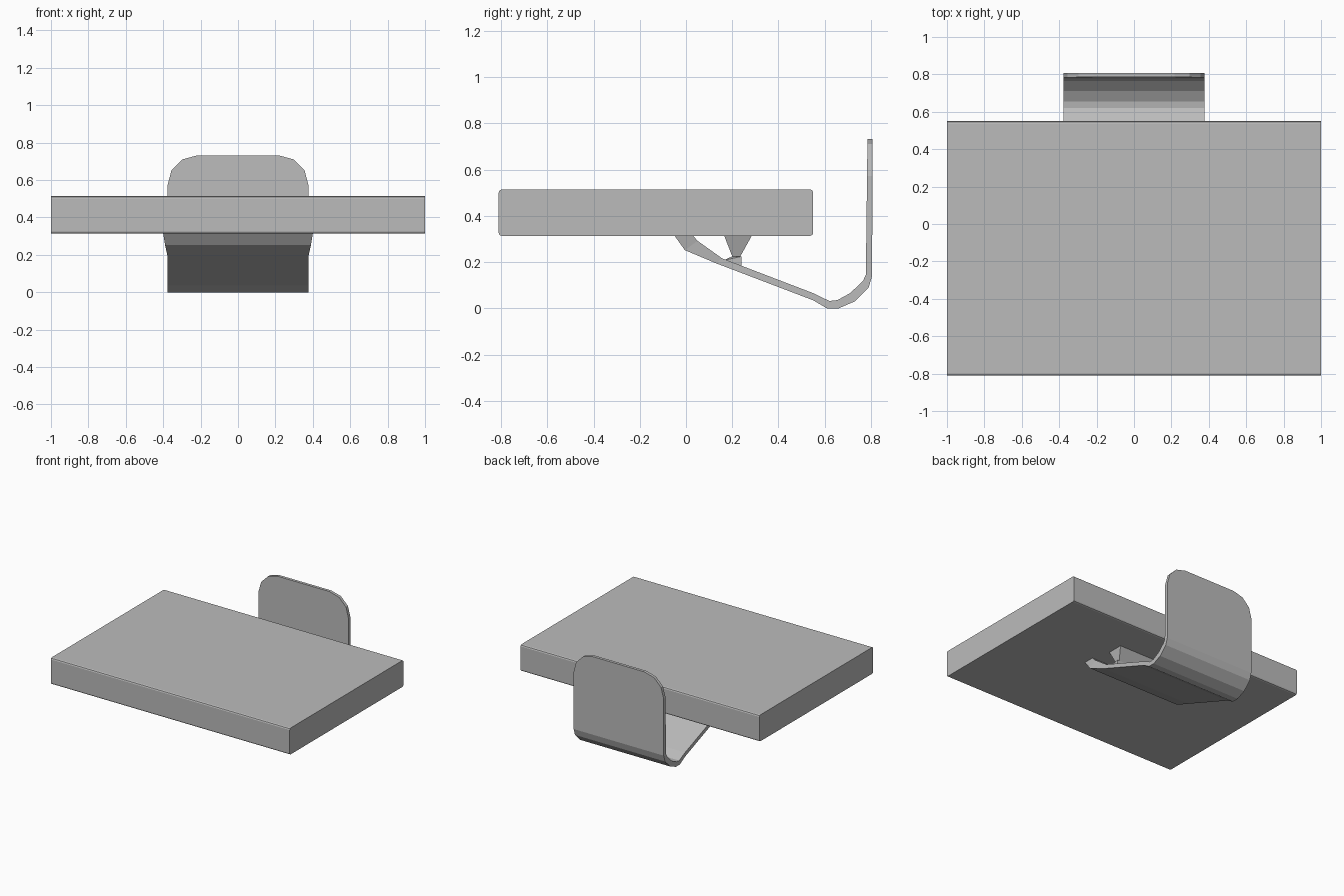
import bpy
import bmesh

cube = bpy.data.objects.get("Cube")
if cube:
    bpy.data.objects.remove(cube, do_unlink=True)

grey = bpy.data.materials.new("plain_grey")
grey.use_nodes = True
colour = (0.5, 0.5, 0.5, 1)
grey.diffuse_color = colour
grey.node_tree.nodes["Principled BSDF"].inputs["Base Color"].default_value = colour


def finish(bm, name):
    bmesh.ops.recalc_face_normals(bm, faces=bm.faces)
    mesh = bpy.data.meshes.new(name)
    bm.to_mesh(mesh)
    bm.free()
    mesh.materials.append(grey)
    obj = bpy.data.objects.new(name, mesh)
    bpy.context.collection.objects.link(obj)
    return obj


def strip(bm, outer, inner, widths):
    """Solid band across x between two matching (y, z) outlines."""
    rings = []
    for o, i, w in zip(outer, inner, widths):
        rings.append([bm.verts.new((x, *p)) for x, p in
                      ((-w, o), (w, o), (w, i), (-w, i))])
    for a, b in zip(rings, rings[1:]):
        for k in range(4):
            n = (k + 1) % 4
            bm.faces.new((a[k], a[n], b[n], b[k]))
    bm.faces.new(rings[0])
    bm.faces.new(rings[-1])
    return rings


# Flat slab with softly chamfered edges
bm = bmesh.new()
bmesh.ops.create_cube(bm, size=1)
for v in bm.verts:
    v.co.x *= 2
    v.co.y = v.co.y * 1.36 - 0.13
    v.co.z = v.co.z * 0.2 + 0.414
lengthwise = [e for e in bm.edges if abs(e.verts[0].co.x - e.verts[1].co.x) > 1]
bmesh.ops.bevel(bm, geom=lengthwise, offset=0.012, segments=2,
                profile=0.5, affect='EDGES')
finish(bm, "slab")

# Bent support: foot under the slab, sloping arm, curl and upright plate
outer = [(-0.05, 0.315), (-0.005, 0.252), (0.13, 0.195), (0.55, 0.035),
         (0.61, 0.0), (0.66, 0.0), (0.73, 0.03), (0.79, 0.09),
         (0.805, 0.14), (0.807, 0.732)]
inner = [(0.03, 0.315), (0.05, 0.292), (0.155, 0.217), (0.55, 0.066),
         (0.62, 0.032), (0.655, 0.036), (0.71, 0.066), (0.765, 0.118),
         (0.778, 0.145), (0.785, 0.732)]
widths = [0.4, 0.39] + [0.377] * 8
bm = bmesh.new()
rings = strip(bm, outer, inner, widths)
# Round the upper corners of the plate
top = rings[-1]
corners = [bm.edges.get((top[0], top[3])), bm.edges.get((top[1], top[2]))]
bmesh.ops.bevel(bm, geom=corners, offset=0.16, segments=3,
                profile=0.5, affect='EDGES')
finish(bm, "bent_support")

# Tapered rib joining the slab to the arm
bm = bmesh.new()
strip(bm, [(0.165, 0.315), (0.2, 0.225), (0.16, 0.207), (0.19, 0.18)],
      [(0.285, 0.315), (0.235, 0.225), (0.24, 0.225), (0.24, 0.18)],
      [0.36, 0.33, 0.35, 0.35])
finish(bm, "support_rib")
